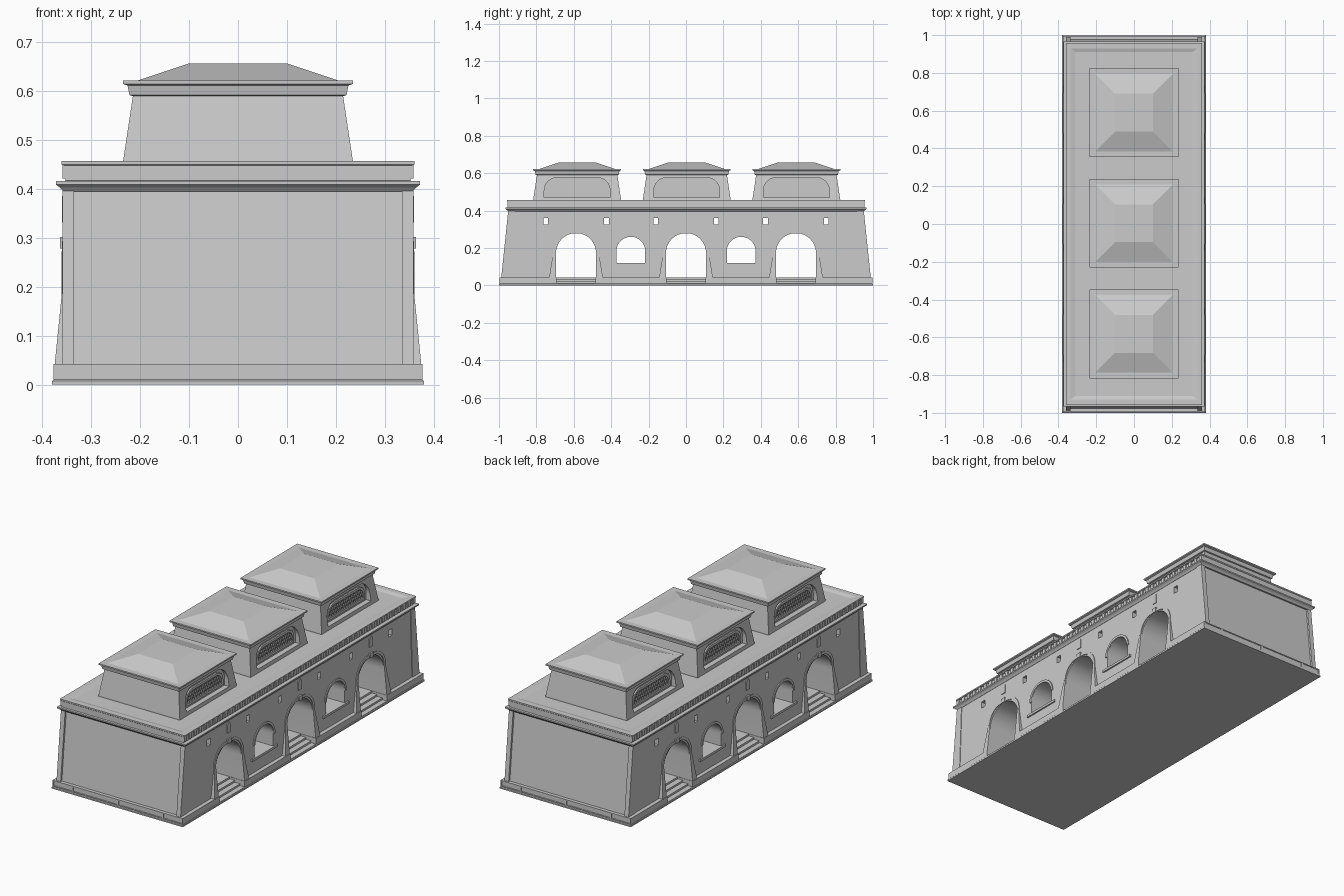
import bpy, bmesh, math
from mathutils import Vector

cube = bpy.data.objects.get("Cube")
if cube:
    bpy.data.objects.remove(cube, do_unlink=True)

stone = bpy.data.materials.new("grey_stone")
stone.use_nodes = True
GREY = (0.6, 0.6, 0.6, 1)
stone.diffuse_color = GREY
bsdf = stone.node_tree.nodes["Principled BSDF"]
bsdf.inputs["Base Color"].default_value = GREY
bsdf.inputs["Roughness"].default_value = 0.8


def finish(name, bm):
    bmesh.ops.recalc_face_normals(bm, faces=bm.faces)
    mesh = bpy.data.meshes.new(name)
    bm.to_mesh(mesh)
    bm.free()
    mesh.materials.append(stone)
    ob = bpy.data.objects.new(name, mesh)
    bpy.context.collection.objects.link(ob)
    return ob


def add_prism(bm, pts, lo, hi, axis="x"):
    """Extrude a flat outline along x (outline is y,z) or y (outline is x,z)."""
    def place(p, d):
        return (d, p[0], p[1]) if axis == "x" else (p[0], d, p[1])
    a = [bm.verts.new(place(p, lo)) for p in pts]
    b = [bm.verts.new(place(p, hi)) for p in pts]
    bm.faces.new(a)
    bm.faces.new(b[::-1])
    for i in range(len(pts)):
        j = (i + 1) % len(pts)
        bm.faces.new((a[i], a[j], b[j], b[i]))


def rect(c, half, z0, z1):
    return [(c - half, z0), (c + half, z0), (c + half, z1), (c - half, z1)]


def arch(c, half, z0, z1, r, n=12):
    """Opening with a square foot and rounded upper corners."""
    pts = [(c - half, z0), (c + half, z0)]
    for side in (1, -1):
        for i in range(n + 1):
            a = math.pi / 2 * (i if side > 0 else n - i) / n
            p = (c + side * (half - r + r * math.cos(a)), z1 - r + r * math.sin(a))
            if math.dist(p, pts[-1]) > 1e-5:
                pts.append(p)
    return pts


def arch_band(c, half, z0, z1, r, w):
    """Strip following the sides and crown of an arch."""
    outer = arch(c, half + w, z0, z1 + w, r + w)[1:] + [(c - half - w, z0)]
    inner = arch(c, half, z0, z1, r)[1:] + [(c - half, z0)]
    return outer + inner[::-1]


def loft(name, rings, cy=0):
    """Stack of rectangles (half x, half y, z)."""
    bm = bmesh.new()
    prev = None
    for hx, hy, z in rings:
        ring = [bm.verts.new((sx * hx, cy + sy * hy, z))
                for sx, sy in ((-1, -1), (1, -1), (1, 1), (-1, 1))]
        if prev:
            for i in range(4):
                j = (i + 1) % 4
                bm.faces.new((prev[i], prev[j], ring[j], ring[i]))
        else:
            bm.faces.new(ring[::-1])
        prev = ring
    bm.faces.new(prev)
    return finish(name, bm)


def cut(ob, bm):
    tool = finish("cutter", bm)
    mod = ob.modifiers.new("cut", "BOOLEAN")
    mod.operation, mod.solver, mod.object = "DIFFERENCE", "EXACT", tool
    bpy.context.view_layer.objects.active = ob
    bpy.ops.object.modifier_apply(modifier=mod.name)
    bpy.data.objects.remove(tool, do_unlink=True)


def hull(name, pts):
    bm = bmesh.new()
    for p in pts:
        bm.verts.new(p)
    bmesh.ops.convex_hull(bm, input=bm.verts)
    return finish(name, bm)


SIDES = (-1, 1)
GATES = (-0.588, 0, 0.588)
WINDOWS = (-0.295, 0.295)
GATE = (0.107, 0.03, 0.28, 0.107)
WINDOW = (0.077, 0.12, 0.26, 0.077)

# Plinth with steps cut in at each gate and sunk panels on the ends
plinth = loft("plinth", [(.38, 1, 0), (.38, 1, .007), (.377, .996, .01), (.377, .996, .042)])
bm = bmesh.new()
for s in SIDES:
    stairs = [(.4, .012), (.35, .012), (.35, .022), (.32, .022), (.32, .032),
              (.29, .032), (.29, .06), (.4, .06)]
    for y in GATES:
        add_prism(bm, [(s * x, z) for x, z in stairs], y - .105, y + .105, "y")
    for c, half in ((-.318, .052), (-.132, .126), (.132, .126), (.318, .052)):
        add_prism(bm, rect(c, half, .015, .037), s * .993, s * 1.02, "y")
cut(plinth, bm)

# Main hall with battered ends, pierced by gates, windows and vents
hall = loft("hall", [(.356, .978, .04), (.356, .94, .405)])
bm = bmesh.new()
for y in GATES:
    add_prism(bm, arch(y, *GATE), -.5, .5)
    for s in SIDES:
        if abs(y + s * .162) < .8:
            add_prism(bm, rect(y + s * .162, .013, .325, .36), -.5, .5)
for y in WINDOWS:
    add_prism(bm, arch(y, *WINDOW), -.5, .5)
cut(hall, bm)
bpy.ops.object.select_all(action="DESELECT")
hall.select_set(True)
bpy.context.view_layer.objects.active = hall
bpy.ops.object.shade_smooth_by_angle()

# Battered corner piers
for sx in SIDES:
    for sy in SIDES:
        bm = bmesh.new()
        pier = [(.93, .04), (.988, .04), (.95, .405), (.915, .405)]
        add_prism(bm, [(sy * y, z) for y, z in pier], sx * .335, sx * .359)
        finish("corner_pier", bm)

# Cornice, parapet and shallow sunken roof
loft("cornice_and_roof", [
    (.357, .95, .395), (.364, .957, .403), (.372, .966, .409), (.372, .966, .416),
    (.353, .955, .417), (.353, .955, .448), (.361, .957, .45), (.361, .957, .457),
    (.335, .93, .457), (.31, .91, .451)])

bm = bmesh.new()
for s in SIDES:
    for i in range(46):
        add_prism(bm, rect(-.945 + i * .042, .01, .422, .449), s * .35, s * .359)
finish("parapet_dentils", bm)

# Gate surrounds: sloping buttresses, hood arch, keystone and oval plaque
for s in SIDES:
    for y in GATES:
        for t in SIDES:
            hull("gate_buttress", [
                (s * x, y + t * w, z)
                for z, out, wide in ((.04, .375, .144), (.2, .359, .118))
                for x in (.34, out) for w in (.107, wide)])
        bm = bmesh.new()
        add_prism(bm, arch_band(y, .107, .195, .28, .084, .014), s * .35, s * .36)
        add_prism(bm, rect(y, .014, .278, .302), s * .35, s * .364)
        finish("gate_hood", bm)
        bm = bmesh.new()
        add_prism(bm, arch(y, .013, .332, .386, .013, 6), s * .35, s * .36)
        finish("gate_plaque", bm)
    for y in WINDOWS:
        bm = bmesh.new()
        add_prism(bm, arch_band(y, .077, .185, .26, .075, .012), s * .35, s * .361)
        add_prism(bm, rect(y, .105, .108, .12), s * .35, s * .364)
        finish("window_hood_and_sill", bm)

# Three roof pavilions
for k in (-1, 0, 1):
    cy = .004 + k * .586
    shape = [(.235, .44), (.235, .457), (.215, .59), (.222, .592), (.226, .612),
             (.235, .615), (.235, .622), (.205, .622), (.1, .657)]
    pavilion = loft("pavilion", [(h, h, z) for h, z in shape], cy)
    bm = bmesh.new()
    for s in SIDES:
        add_prism(bm, arch(cy, .176, .47, .577, .07, 8), s * .206, s * .3)
    cut(pavilion, bm)

    # Framed lattice in each recess
    for s in SIDES:
        bm = bmesh.new()
        add_prism(bm, arch_band(cy, .142, .49, .55, .045, .013), s * .2, s * .214)
        add_prism(bm, rect(cy, .155, .482, .494), s * .2, s * .214)
        for i in range(14):
            y = cy - .13 + i * .02
            for t in SIDES:
                a, b = y - t * .014, y + t * .014
                add_prism(bm, [(a - .003, .494), (a + .003, .494),
                               (b + .003, .545), (b - .003, .545)], s * .2, s * .21)
        finish("pavilion_lattice", bm)
